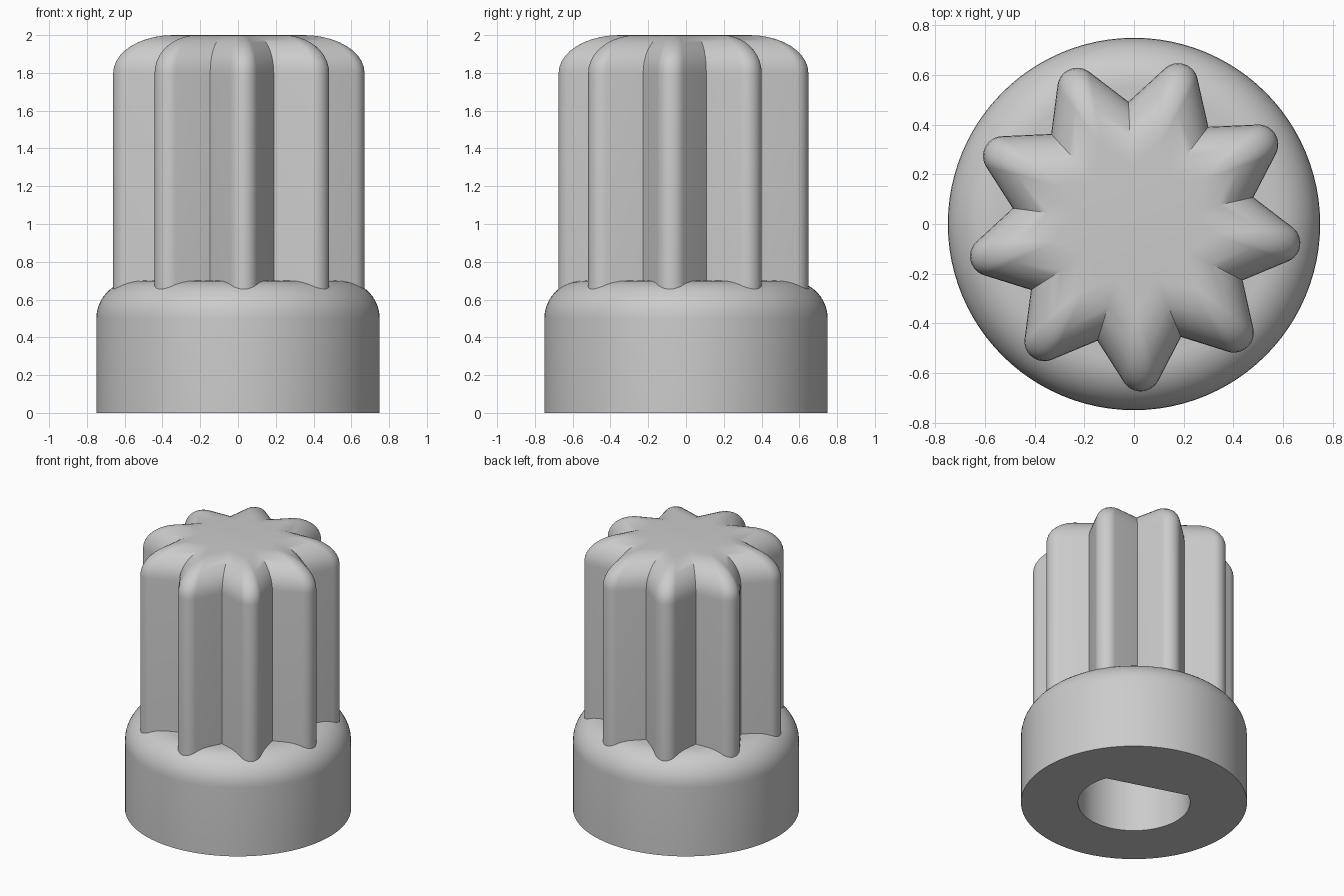
import bpy, bmesh
from math import cos, sin, pi, radians, sqrt

if "Cube" in bpy.data.objects:
    bpy.data.objects.remove(bpy.data.objects["Cube"])

grey = bpy.data.materials.new("plain_grey")
grey.use_nodes = True
grey.diffuse_color = (0.6, 0.6, 0.6, 1)
grey.node_tree.nodes["Principled BSDF"].inputs["Base Color"].default_value = (0.6, 0.6, 0.6, 1)

LOBES = 9
FIRST_LOBE = radians(-87.4)
FILLET = 0.2
STEPS = 10


def loft(name, layers):
    """Skin a stack of equal-length outlines, each (points, z), and cap the ends."""
    bm = bmesh.new()
    rings = [[bm.verts.new((x, y, z)) for x, y in pts] for pts, z in layers]
    n = len(rings[0])
    for low, high in zip(rings, rings[1:]):
        for i in range(n):
            j = (i + 1) % n
            bm.faces.new((low[i], low[j], high[j], high[i]))
    bm.faces.new(rings[0][::-1])
    bm.faces.new(rings[-1])
    mesh = bpy.data.meshes.new(name)
    bm.to_mesh(mesh)
    bm.free()
    mesh.materials.append(grey)
    obj = bpy.data.objects.new(name, mesh)
    bpy.context.collection.objects.link(obj)
    return obj


def circle(r, n=96):
    return [(r * cos(2 * pi * i / n), r * sin(2 * pi * i / n)) for i in range(n)]


def star(inset):
    """Outline of three overlapping rounded triangles, with walls moved inwards."""
    wall = 0.3775 - inset
    corner = 0.08 - 0.38 * inset
    centre = 2 * (wall - corner)
    valley = wall / cos(radians(40))
    pts = []
    for k in range(LOBES):
        a = FIRST_LOBE + 2 * pi * k / LOBES
        for s in range(-6, 7):
            t = a + s * radians(10)
            pts.append((centre * cos(a) + corner * cos(t),
                        centre * sin(a) + corner * sin(t)))
        v = a + pi / LOBES
        pts.append((valley * cos(v), valley * sin(v)))
    return pts


# Quarter-round as (inset, rise) pairs
rounding = [(FILLET * (1 - cos(t)), FILLET * sin(t))
            for t in (pi / 2 * i / STEPS for i in range(STEPS + 1))]

# Round base and lobed grip
base = loft("base", [(circle(0.75), 0)] + [(circle(0.75 - d), 0.5 + h) for d, h in rounding])
grip = loft("grip", [(star(0), 0.6)] + [(star(d), 1.8 + h) for d, h in rounding])

# D-shaped shaft hole, its flat aligned with one lobe
HOLE, FLAT, TURN = 0.372, 0.227, FIRST_LOBE + radians(160)
half = math_half = sqrt(HOLE ** 2 - FLAT ** 2)
d_shape = []
for x, y in circle(HOLE, 72):
    if x < FLAT:
        d_shape.append((x, y))
# The round part runs from the upper end of the flat to the lower one
d_shape = [(FLAT, half)] + d_shape + [(FLAT, -half)]
d_shape = [(x * cos(TURN) - y * sin(TURN), x * sin(TURN) + y * cos(TURN)) for x, y in d_shape]
cutter = loft("hole_cutter", [(d_shape, -0.2), (d_shape, 1.2)])
cutter.hide_render = True

for obj in (base, grip):
    bpy.ops.object.select_all(action="DESELECT")
    bpy.context.view_layer.objects.active = obj
    obj.select_set(True)
    cut = obj.modifiers.new("shaft_hole", "BOOLEAN")
    cut.operation = "DIFFERENCE"
    cut.solver = "EXACT"
    cut.object = cutter
    bpy.ops.object.modifier_apply(modifier=cut.name)
    bpy.ops.object.shade_smooth_by_angle(angle=radians(30))
bpy.data.objects.remove(cutter)
